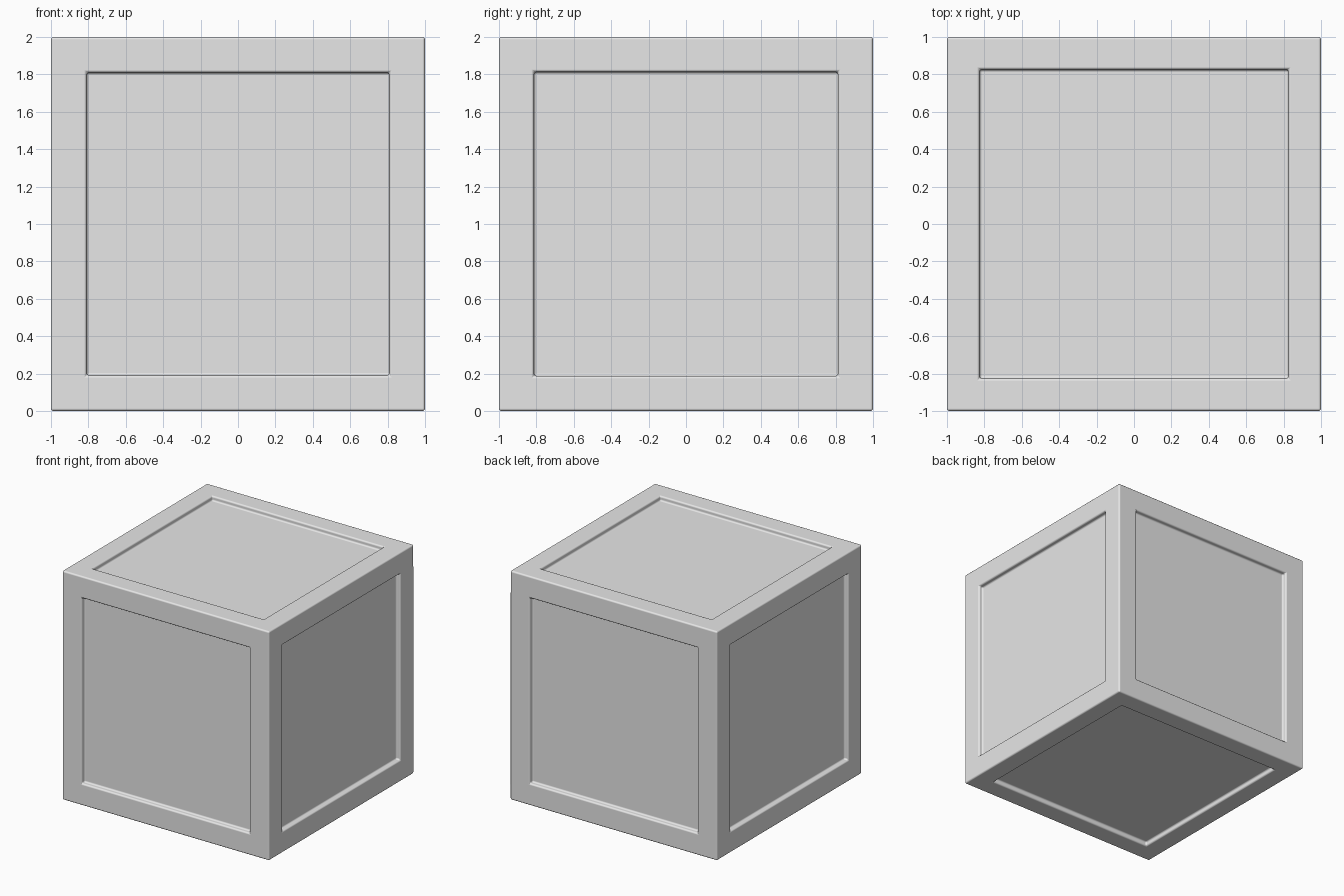
import bpy, bmesh

if "Cube" in bpy.data.objects:
    bpy.data.objects.remove(bpy.data.objects["Cube"])

DEPTH = 0.04      # how far the panels are sunk
BEVEL = 0.014     # rounding of all edges
# half-size of the panel on the faces along x, y and z
PANEL = (0.735, 0.73, 0.753)

grey = bpy.data.materials.new("plain grey")
grey.diffuse_color = (0.8, 0.8, 0.8, 1)
grey.use_nodes = True
grey.node_tree.nodes["Principled BSDF"].inputs["Base Color"].default_value = grey.diffuse_color

# crate body: 2 unit cube standing on the ground
bm = bmesh.new()
bmesh.ops.create_cube(bm, size=2)

# recessed square panel on every side
for face in list(bm.faces):
    n = face.normal
    axis = max(range(3), key=lambda i: abs(n[i]))
    bmesh.ops.inset_individual(bm, faces=[face], thickness=1 - PANEL[axis])
    direction = n.copy()
    bmesh.ops.inset_individual(bm, faces=[face], thickness=0, depth=0)
    bmesh.ops.translate(bm, verts=list(face.verts), vec=direction * -DEPTH)

bmesh.ops.translate(bm, verts=bm.verts[:], vec=(0, 0, 1))
bm.normal_update()
for f in bm.faces:
    f.smooth = True
mesh = bpy.data.meshes.new("panelled_crate")
bm.to_mesh(mesh)
bm.free()
mesh.materials.append(grey)

crate = bpy.data.objects.new("panelled_crate", mesh)
bpy.context.collection.objects.link(crate)

# small rounded edges inside and out
bevel = crate.modifiers.new("rounded edges", 'BEVEL')
bevel.width = BEVEL
bevel.segments = 3
bevel.limit_method = 'ANGLE'
bevel.harden_normals = True
